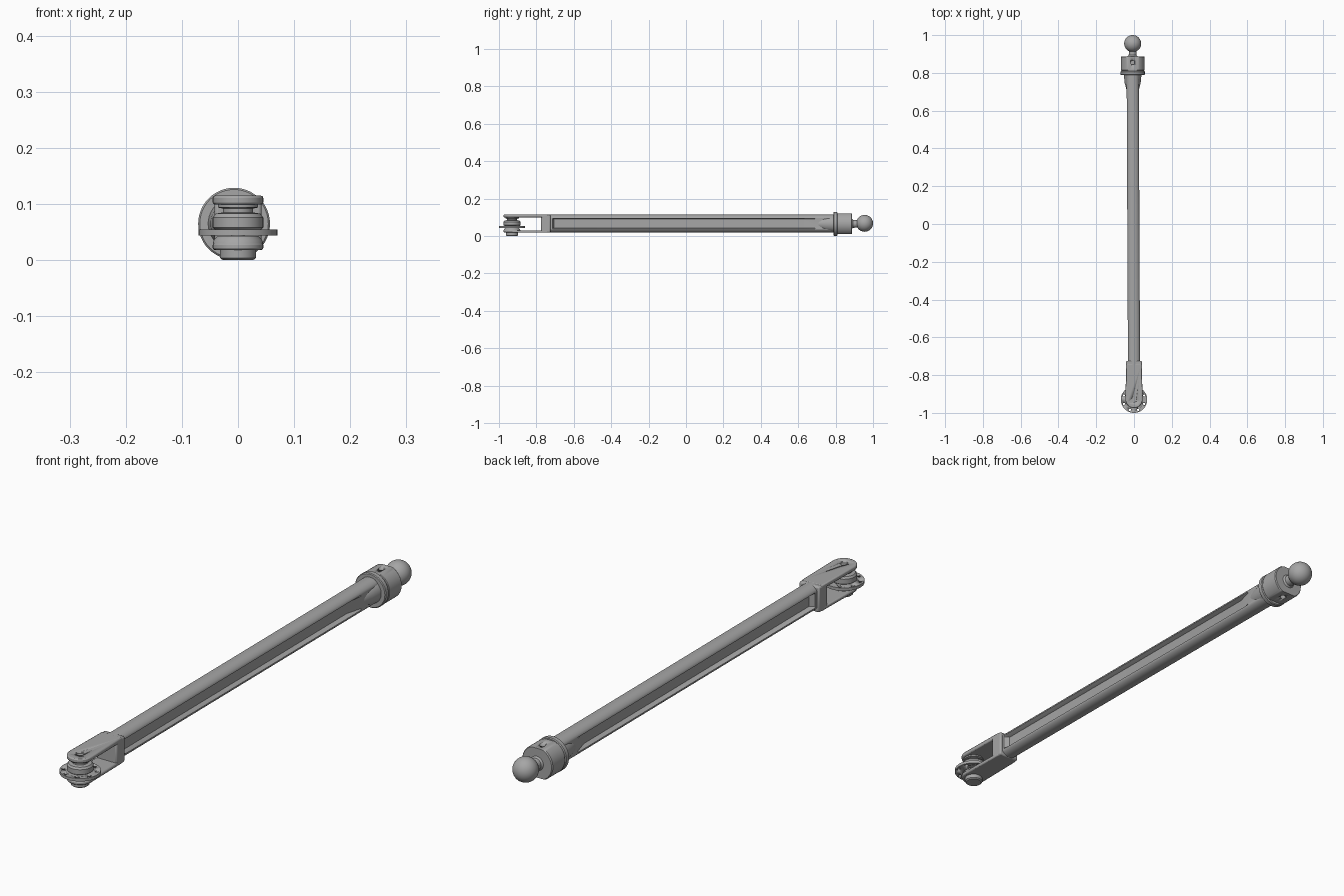
import bpy, bmesh, math
from mathutils import Matrix, Vector

if "Cube" in bpy.data.objects:
    bpy.data.objects.remove(bpy.data.objects["Cube"])

grey = bpy.data.materials.new("satin_grey")
grey.use_nodes = True
COLOUR = (0.38, 0.38, 0.38, 1)
grey.diffuse_color = COLOUR
grey.node_tree.nodes["Principled BSDF"].inputs["Base Color"].default_value = COLOUR

MID = 0.065      # height of the rod axis
BACK_X = -0.007  # the rod drifts slightly sideways towards the back
PIN_Y = -0.93    # fork pin position


def finish(name, bm, bevel=0):
    bmesh.ops.recalc_face_normals(bm, faces=bm.faces)
    mesh = bpy.data.meshes.new(name)
    bm.to_mesh(mesh)
    bm.free()
    mesh.materials.append(grey)
    ob = bpy.data.objects.new(name, mesh)
    bpy.context.collection.objects.link(ob)
    bpy.ops.object.select_all(action='DESELECT')
    ob.select_set(True)
    bpy.context.view_layer.objects.active = ob
    bpy.ops.object.shade_smooth_by_angle(angle=math.radians(35))
    if bevel:
        mod = ob.modifiers.new("soft_edges", 'BEVEL')
        mod.width, mod.segments, mod.limit_method = bevel, 2, 'ANGLE'
    return ob


def loft(rings):
    """Skin equal-length closed rings of points and cap both ends."""
    bm = bmesh.new()
    rows = [[bm.verts.new(p) for p in ring] for ring in rings]
    n = len(rows[0])
    for a, b in zip(rows, rows[1:]):
        for i in range(n):
            j = (i + 1) % n
            bm.faces.new((a[i], a[j], b[j], b[i]))
    bm.faces.new(rows[0])
    bm.faces.new(rows[-1])
    return bm


def turned(profile, axis, centre, n=40):
    """Revolve (radius, position) pairs around the y or z axis."""
    rings = []
    for r, t in profile:
        ring = []
        for i in range(n):
            a = 2 * math.pi * i / n
            u, v = r * math.cos(a), r * math.sin(a)
            p = (u, t, v) if axis == 'y' else (u, v, t)
            ring.append(Vector(p) + Vector(centre))
        rings.append(ring)
    return loft(rings)


def box(bm, x, y0, y1, z0, z1):
    m = Matrix.Translation((0, (y0 + y1) / 2, (z0 + z1) / 2))
    bmesh.ops.create_cube(bm, size=1, matrix=m @ Matrix.Diagonal((2 * x, y1 - y0, z1 - z0, 1)))


def cut(ob, cutter):
    cutter.hide_render = True
    cutter.hide_viewport = True
    cutter.display_type = 'WIRE'
    mod = ob.modifiers.new("holes", 'BOOLEAN')
    mod.operation, mod.object, mod.solver = 'DIFFERENCE', cutter, 'EXACT'


# Rod: crowned flanges with a channel down each side
def section(y, web):
    half = [(0, .048), (.011, .047), (.021, .043), (.028, .037), (.032, .031),
            (.032, .028), (web, .023)]
    right = half + [(x, -z) for x, z in reversed(half)]
    pts = right + [(-x, z) for x, z in reversed(right[1:-1])]
    drift = BACK_X * (y + 0.75) / 1.55
    return [(x + drift, y, z + MID + .002) for x, z in pts]


finish("channelled_rod", loft([
    section(-.75, .032), section(-.715, .032), section(-.705, .014),
    section(.63, .014), section(.69, .031), section(.795, .032)]))

# Flared shoulder where the rod meets the collar
finish("rod_shoulder", turned(
    [(.03, .70), (.042, .745), (.047, .795)], 'y', (BACK_X, 0, MID)))

# Fork: root block plus two round-ended arms
bm = bmesh.new()
box(bm, .042, -.775, -.725, .018, .114)
finish("fork_root", bm, .006)


def fork_arm(name, z0, z1):
    outline = [(.042, -.74), (-.042, -.74)]
    for i in range(17):
        a = math.pi + math.pi * i / 16
        outline.append((.045 * math.cos(a), PIN_Y + .045 * math.sin(a)))
    return finish(name, loft([[(x, y, z) for x, y in outline] for z in (z0, z1)]), .004)


top_arm = fork_arm("fork_top_arm", .099, .115)
fork_arm("fork_bottom_arm", .018, .031)
cut(top_arm, finish("pin_recess_cutter", turned([(.014, .108), (.014, .13)], 'z', (0, PIN_Y, 0), 20)))

# Pin, roller and bottom knob in the fork
pin = (0, PIN_Y, 0)
finish("fork_pin", turned([(.012, .01), (.012, .111)], 'z', pin, 24))
finish("pin_knob", turned([(.027, 0), (.032, .004), (.032, .02)], 'z', pin))
finish("lower_boss", turned([(.045, .03), (.043, .036), (.036, .043)], 'z', pin))
finish("roller", turned([(.04, .054), (.045, .058), (.045, .076), (.04, .083),
                         (.027, .085), (.027, .092), (.036, .094), (.036, .1)], 'z', pin))

# Flat drilled disc
disc = finish("drilled_disc", turned([(.07, .044), (.07, .055)], 'z', pin, 48))
bm = bmesh.new()
for i in range(8):
    a = 2 * math.pi * (i + .5) / 8
    bmesh.ops.create_cone(bm, cap_ends=True, segments=12, radius1=.006, radius2=.006, depth=.04,
                          matrix=Matrix.Translation((.058 * math.cos(a), PIN_Y + .058 * math.sin(a), .05)))
cut(disc, finish("disc_hole_cutter", bm))

# Collar ring and cap with flats above and below
back = (BACK_X, 0, MID)
finish("collar_ring", turned([(.061, .788), (.064, .791), (.064, .806), (.061, .809)], 'y', back, 48))
bm = turned([(.06, .806), (.06, .812), (.063, .814), (.063, .884), (.06, .888)], 'y', back, 64)
for v in bm.verts:
    v.co.z = max(MID - .053, min(MID + .056, v.co.z))
cap = finish("collar_cap", bm)
bm = bmesh.new()
for z in (MID + .055, MID - .052):
    bmesh.ops.create_cone(bm, cap_ends=True, segments=20, radius1=.011, radius2=.011, depth=.03,
                          matrix=Matrix.Translation((BACK_X, .855, z)))
cut(cap, finish("screw_hole_cutter", bm))

# Ball stud
finish("ball_neck", turned([(.03, .884), (.021, .894), (.019, .93)], 'y', back, 32))
bm = bmesh.new()
bmesh.ops.create_uvsphere(bm, u_segments=40, v_segments=24, radius=.045,
                          matrix=Matrix.Translation((BACK_X, .955, MID + .003)))
finish("ball_head", bm)
